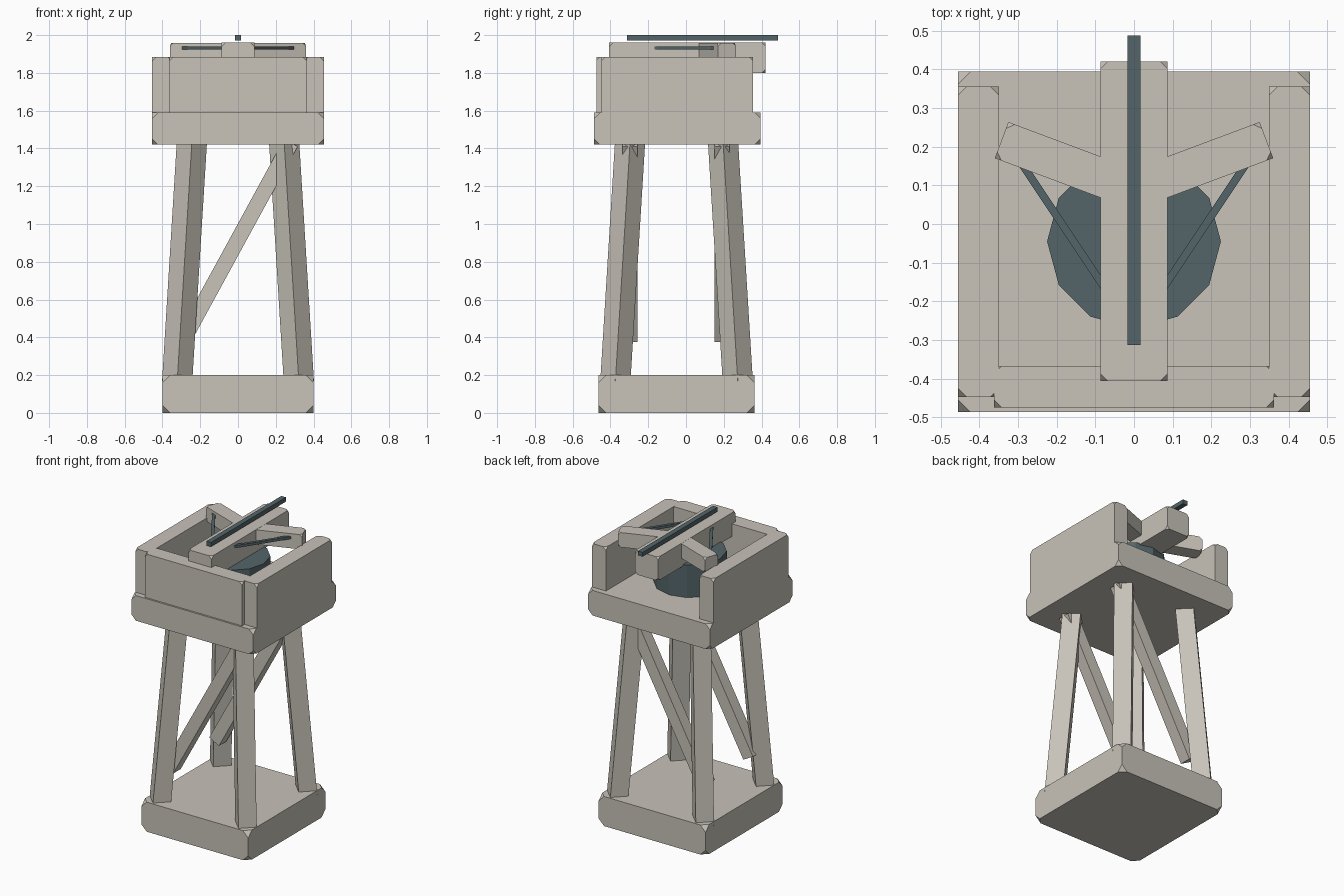
import bpy, bmesh, math
from mathutils import Matrix, Vector

if "Cube" in bpy.data.objects:
    bpy.data.objects.remove(bpy.data.objects["Cube"])


def material(name, rgb):
    m = bpy.data.materials.new(name)
    m.diffuse_color = (*rgb, 1)
    m.use_nodes = True
    m.node_tree.nodes["Principled BSDF"].inputs["Base Color"].default_value = m.diffuse_color
    return m


STONE = material("weathered_beige", (0.578, 0.546, 0.485))
IRON = material("dark_slate_blue", (0.087, 0.130, 0.144))


def finish(name, bm, mat):
    bmesh.ops.recalc_face_normals(bm, faces=bm.faces)
    me = bpy.data.meshes.new(name)
    bm.to_mesh(me)
    bm.free()
    me.materials.append(mat)
    ob = bpy.data.objects.new(name, me)
    bpy.context.collection.objects.link(ob)
    return ob


def block(name, xr, yr, zr, mat, cut=0.0, matrix=Matrix()):
    """Box between ranges, with its eight corners cut off."""
    lo, hi = (Vector(p) for p in zip(xr, yr, zr))
    bm = bmesh.new()
    bmesh.ops.create_cube(bm, size=1)
    for v in bm.verts:
        v.co = (lo + hi) / 2 + v.co * (hi - lo)
    if cut:
        bmesh.ops.bevel(bm, geom=bm.verts[:], offset=cut, segments=1,
                        profile=0.5, affect='VERTICES')
    bm.transform(matrix)
    return finish(name, bm, mat)


def bar(name, p, q, width, height, mat):
    """Square-ended bar from p to q; width is horizontal."""
    p, q = Vector(p), Vector(q)
    d = (q - p).normalized()
    side = d.cross(Vector((0, 0, 1))).normalized()
    rot = Matrix((d, side, side.cross(d))).transposed().to_4x4()
    return block(name, (0, (q - p).length), (-width / 2, width / 2),
                 (-height / 2, height / 2), mat, 0, Matrix.Translation(p) @ rot)


def leg(name, sx, sy):
    """Leaning post with a diamond section."""
    bm = bmesh.new()
    rings = []
    for z in (0.17, 1.46):
        t = (z - 0.2) / 1.22
        cx, cy = sx * (0.32 - 0.075 * t), -0.05 + sy * (0.322 - 0.075 * t)
        rings.append([bm.verts.new((cx + 0.08 * math.cos(a * math.pi / 2),
                                    cy + 0.08 * math.sin(a * math.pi / 2), z))
                      for a in range(4)])
    a, b = rings
    bm.faces.new(a)
    bm.faces.new(b)
    for i in range(4):
        j = (i + 1) % 4
        bm.faces.new((a[i], a[j], b[j], b[i]))
    finish(name, bm, STONE)


# Base slab, legs and the two diagonal braces
block("base_slab", (-0.4, 0.4), (-0.462, 0.362), (0, 0.2), STONE, 0.04)
for sy, row in ((-1, "front"), (1, "back")):
    for sx, side in ((-1, "left"), (1, "right")):
        leg(f"{row}_{side}_leg", sx, sy)
    y = -0.053 + sy * 0.244
    bar(f"{row}_brace", (-0.285, y, 0.395), (0.28, y, 1.43), 0.08, 0.082, STONE)

# Platform and parapet
block("platform", (-0.455, 0.455), (-0.487, 0.395), (1.42, 1.59), STONE, 0.032)
block("front_wall", (-0.363, 0.363), (-0.475, -0.368), (1.57, 1.885), STONE, 0.02)
for s, side in ((-1, "left"), (1, "right")):
    block(f"{side}_wall", sorted((s * 0.35, s * 0.455)), (-0.448, 0.356),
          (1.57, 1.885), STONE, 0.022)

# Round turntable
bm = bmesh.new()
bmesh.ops.create_cone(bm, cap_ends=True, segments=12, radius1=0.225, radius2=0.225,
                      depth=0.23, matrix=Matrix.Translation((0, -0.045, 1.695)))
for v in bm.verts:  # place a corner on the x axis
    a = round(math.atan2(v.co.y + 0.045, v.co.x) / (math.pi / 6)) * math.pi / 6
    v.co.x, v.co.y = 0.225 * math.cos(a), -0.045 + 0.225 * math.sin(a)
finish("turntable", bm, IRON)

# Giant crossbow: stock, arms, string, bolt
block("crossbow_stock", (-0.087, 0.087), (-0.407, 0.421), (1.80, 1.96), STONE, 0.02)
for s, side in ((-1, "left"), (1, "right")):
    m = (Matrix.Diagonal((s, 1, 1, 1)) @ Matrix.Translation((0, 0.089, 0))
         @ Matrix.Rotation(math.radians(20.5), 4, 'Z'))
    block(f"{side}_bow_arm", (0, 0.366), (-0.05, 0.05), (1.86, 1.959), STONE, 0.018, m)
    bar(f"{side}_bowstring", (s * 0.05, -0.205, 1.932), (s * 0.305, 0.178, 1.932),
        0.02, 0.017, IRON)
block("bolt", (-0.017, 0.017), (-0.313, 0.488), (1.971, 2.0), IRON)
